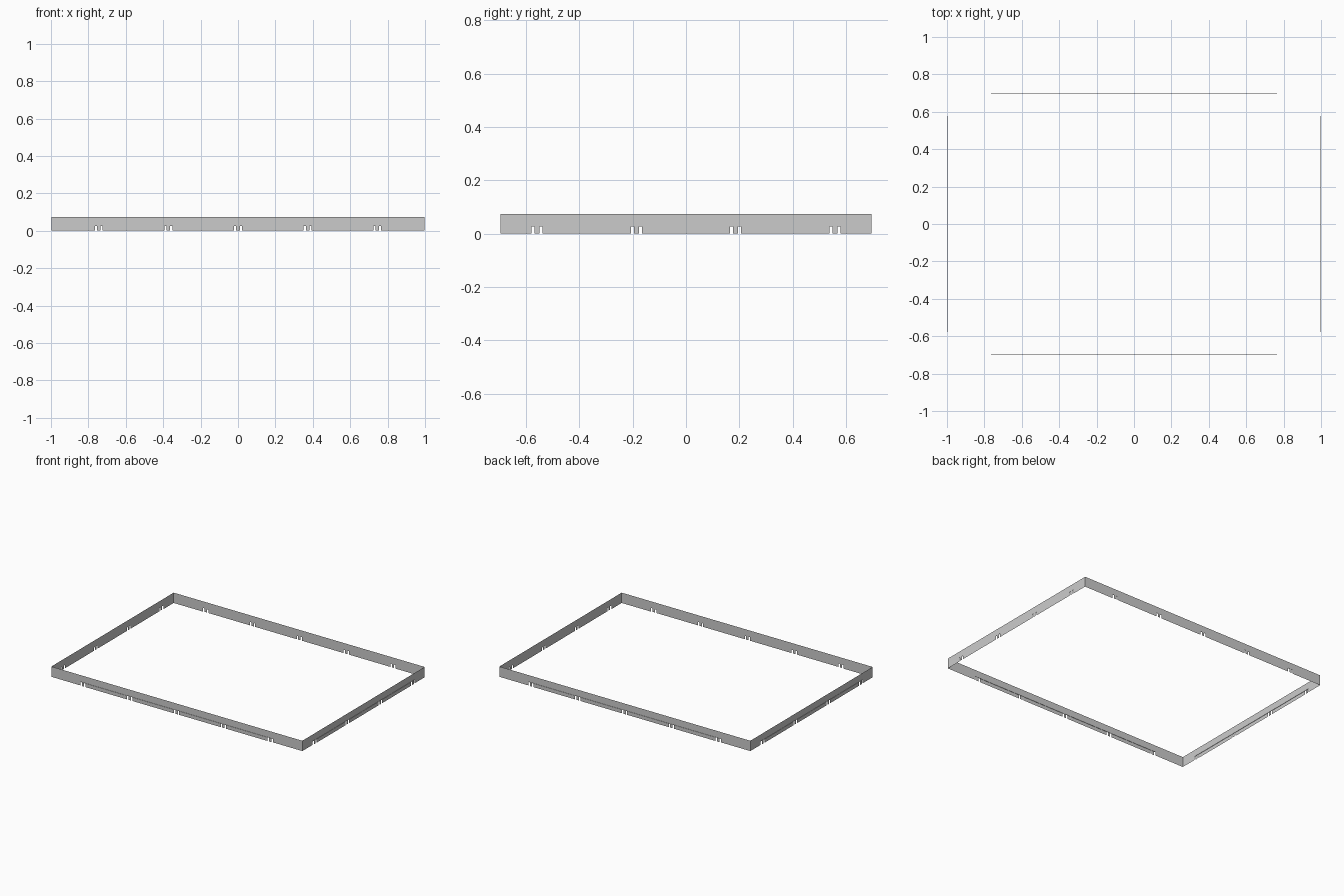
import bpy, bmesh
from mathutils import Matrix
from math import pi

if "Cube" in bpy.data.objects:
    bpy.data.objects.remove(bpy.data.objects["Cube"])

HX, HY = 0.9975, 0.6945      # half-lengths to the wall sheets
H, BAND = 0.074, 0.026       # wall height, slotted band height
OUT = 0.0025                 # outward step of the slotted band
SLOT, GAP, PITCH = 0.011, 0.015, 0.372


def wall(name, half, dist, count, angle):
    """Sheet wall facing -y, with pairs of slots along a stepped lower band."""
    bm = bmesh.new()

    def quad(a, b, c, d):
        bm.faces.new([bm.verts.new(p) for p in (a, b, c, d)])

    def panel(x0, x1, z0, z1, y):
        quad((x0, y, z0), (x1, y, z0), (x1, y, z1), (x0, y, z1))

    y, yo = -dist, -dist - OUT
    slots = []
    for i in range(count):
        c = (i - (count - 1) / 2) * PITCH
        for s in (-1, 1):
            m = c + s * GAP
            slots.append((m - SLOT / 2, m + SLOT / 2))
    first, last = slots[0][0], slots[-1][1]

    # upper wall and plain lower ends
    panel(-half, half, BAND, H, y)
    panel(-half, first, 0, BAND, y)
    panel(last, half, 0, BAND, y)
    # narrow step above the slotted band
    quad((first, yo, BAND), (last, yo, BAND), (last, y, BAND), (first, y, BAND))
    # band pieces and tongues between the slots
    for a, b in zip(slots, slots[1:]):
        panel(a[1], b[0], 0, BAND, yo)

    bmesh.ops.remove_doubles(bm, verts=bm.verts, dist=1e-5)
    bmesh.ops.transform(bm, matrix=Matrix.Rotation(angle, 4, 'Z'), verts=bm.verts)
    me = bpy.data.meshes.new(name)
    bm.to_mesh(me)
    bm.free()
    bpy.context.collection.objects.link(bpy.data.objects.new(name, me))


# long walls carry five slot pairs, short walls four
wall("front_wall", HX, HY, 5, 0)
wall("right_wall", HY, HX, 4, pi / 2)
wall("back_wall", HX, HY, 5, pi)
wall("left_wall", HY, HX, 4, -pi / 2)
